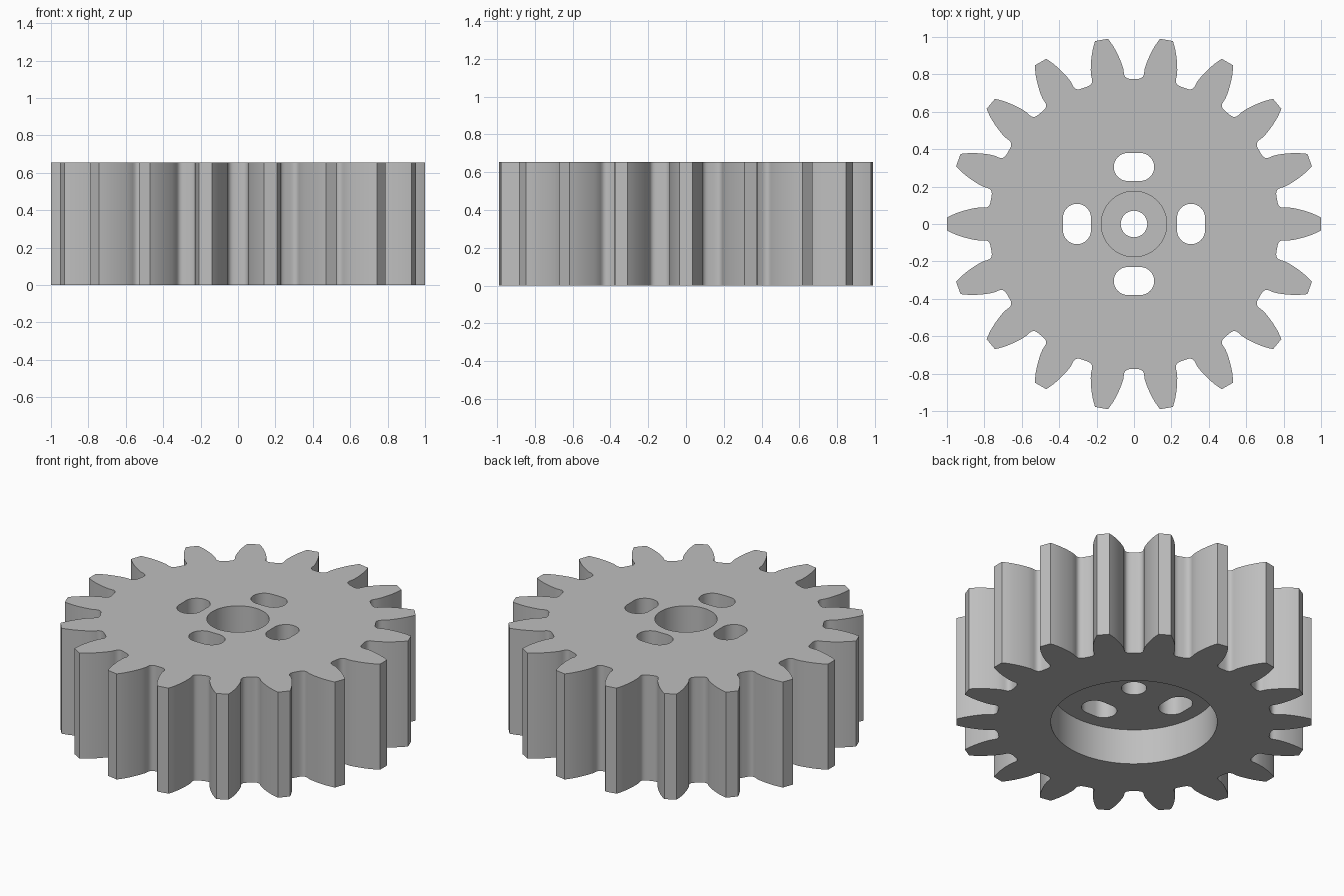
import bpy, bmesh
from math import sin, cos, pi, radians

cube = bpy.data.objects.get("Cube")
if cube:
    bpy.data.objects.remove(cube)

TEETH, HEIGHT = 18, 0.655
RECESS_TOP, BORE_FLOOR = 0.22, 0.36

grey = bpy.data.materials.new("plain grey")
grey.use_nodes = True
colour = (0.52, 0.52, 0.52, 1)
grey.diffuse_color = colour
grey.node_tree.nodes["Principled BSDF"].inputs["Base Color"].default_value = colour


def prism(name, outline, z0, z1):
    """Extrude a closed counter-clockwise outline from z0 to z1."""
    bm = bmesh.new()
    face = bm.faces.new([bm.verts.new((x, y, z0)) for x, y in outline])
    top = bmesh.ops.extrude_face_region(bm, geom=[face])["geom"]
    for v in top:
        if isinstance(v, bmesh.types.BMVert):
            v.co.z = z1
    bmesh.ops.recalc_face_normals(bm, faces=bm.faces)
    mesh = bpy.data.meshes.new(name)
    bm.to_mesh(mesh)
    bm.free()
    mesh.materials.append(grey)
    ob = bpy.data.objects.new(name, mesh)
    bpy.context.collection.objects.link(ob)
    return ob


def arc(cx, cy, r, a0, a1, n):
    return [(cx + r * cos(a0 + (a1 - a0) * i / n),
             cy + r * sin(a0 + (a1 - a0) * i / n)) for i in range(n + 1)]


def circle(r, n=64):
    return arc(0, 0, r, 0, 2 * pi, n)[:-1]


# Half tooth: (radius, angle from tooth centre in degrees), root to tip
half = [(0.776, 9.0), (0.777, 8.0), (0.781, 7.2), (0.788, 6.6), (0.798, 6.25),
        (0.812, 6.15), (0.83, 6.1), (0.855, 5.7), (0.88, 5.2), (0.905, 4.65),
        (0.93, 4.05), (0.955, 3.4), (0.98, 2.65), (1.0, 2.0)]
tooth = [(r, -a) for r, a in half] + half[::-1]
outline = []
for i in range(TEETH):
    for r, a in tooth:
        t = radians(a + i * 360 / TEETH)
        outline.append((r * cos(t), r * sin(t)))
gear = prism("gear_body", outline, 0, HEIGHT)

# Cutters: underside recess, shaft hole, counterbore and four slots
cutters = [prism("recess_cutter", circle(0.468, 96), -0.1, RECESS_TOP),
           prism("counterbore_cutter", circle(0.175), BORE_FLOOR, 1),
           prism("shaft_hole_cutter", circle(0.071, 48), 0.1, 0.5)]
slot = arc(0.033, 0.305, 0.075, -pi / 2, pi / 2, 16) + arc(-0.033, 0.305, 0.075, pi / 2, 3 * pi / 2, 16)
for i in range(4):
    c, s = round(cos(i * pi / 2)), round(sin(i * pi / 2))
    turned = [(x * c - y * s, x * s + y * c) for x, y in slot]
    cutters.append(prism("slot_cutter", turned, 0.1, 1))

bpy.ops.object.select_all(action="DESELECT")
bpy.context.view_layer.objects.active = gear
gear.select_set(True)
for cutter in cutters:
    cutter.hide_render = True
    mod = gear.modifiers.new("cut", "BOOLEAN")
    mod.operation = "DIFFERENCE"
    mod.solver = "EXACT"
    mod.object = cutter
    bpy.ops.object.modifier_apply(modifier=mod.name)
    bpy.data.objects.remove(cutter)

# Round walls smooth, rims and tooth tips crisp
bpy.ops.object.shade_smooth_by_angle(angle=radians(30))
